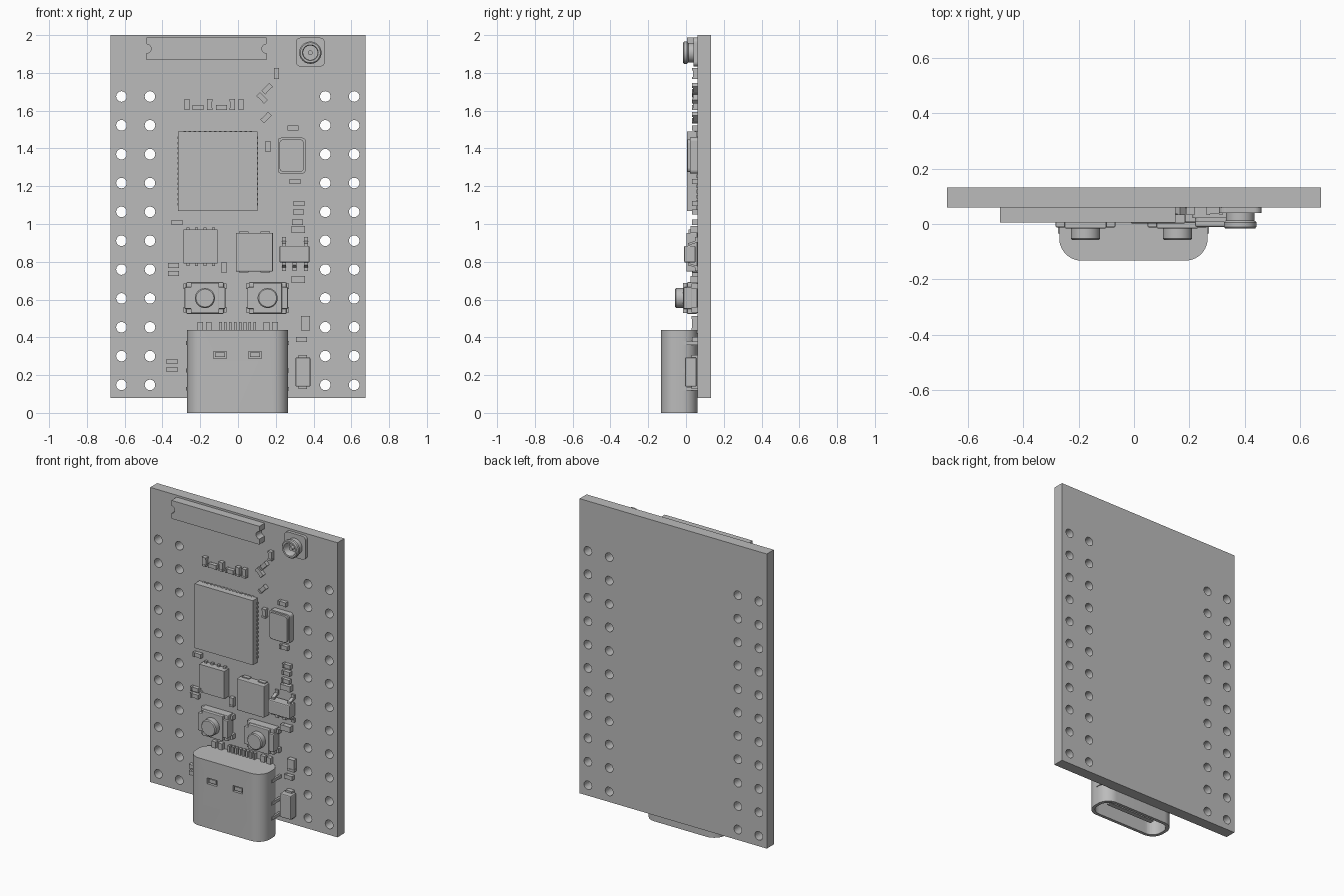
import bpy, bmesh
from math import pi, cos, sin, radians
from mathutils import Matrix

default_cube = bpy.data.objects.get("Cube")
if default_cube:
    bpy.data.objects.remove(default_cube, do_unlink=True)

grey = bpy.data.materials.new("plain grey")
grey.use_nodes = True
grey.diffuse_color = (0.5, 0.5, 0.5, 1)
grey.node_tree.nodes["Principled BSDF"].inputs["Base Color"].default_value = (0.5, 0.5, 0.5, 1)

BOARD_FRONT, BOARD_BACK = 0.06, 0.132


def finish(name, bm, smooth=False):
    """Turn a bmesh into a grey object."""
    bmesh.ops.recalc_face_normals(bm, faces=bm.faces)
    mesh = bpy.data.meshes.new(name)
    bm.to_mesh(mesh)
    bm.free()
    mesh.materials.append(grey)
    obj = bpy.data.objects.new(name, mesh)
    bpy.context.collection.objects.link(obj)
    if smooth:
        activate(obj)
        bpy.ops.object.shade_smooth_by_angle(angle=radians(35))
    return obj


def activate(obj):
    bpy.ops.object.select_all(action='DESELECT')
    obj.select_set(True)
    bpy.context.view_layer.objects.active = obj


def add_box(bm, x, z, w, h, front, back=BOARD_FRONT):
    """Box centred on x, z, reaching from front to back in y."""
    place = Matrix.Translation((x, (front + back) / 2, z)) @ Matrix.Diagonal((w, back - front, h, 1))
    bmesh.ops.create_cube(bm, size=1, matrix=place)


def box(name, x, z, w, h, front, back=BOARD_FRONT, bevel=0):
    bm = bmesh.new()
    add_box(bm, x, z, w, h, front, back)
    if bevel:
        bmesh.ops.bevel(bm, geom=bm.edges[:], offset=bevel, segments=2, affect='EDGES', profile=0.5)
    return finish(name, bm)


def add_disc(bm, x, z, r, front, back, sides=32):
    place = Matrix.Translation((x, (front + back) / 2, z)) @ Matrix.Rotation(pi / 2, 4, 'X')
    bmesh.ops.create_cone(bm, cap_ends=True, segments=sides, radius1=r, radius2=r,
                          depth=back - front, matrix=place)


def extrude(name, points, direction, smooth=False):
    """Closed outline swept along a direction."""
    bm = bmesh.new()
    face = bm.faces.new([bm.verts.new(p) for p in points])
    swept = bmesh.ops.extrude_face_region(bm, geom=[face])["geom"]
    bmesh.ops.translate(bm, verts=[v for v in swept if isinstance(v, bmesh.types.BMVert)], vec=direction)
    return finish(name, bm, smooth)


def rounded(w, h, r, steps=10):
    """Rounded rectangle outline around the origin."""
    outline = []
    for quarter, (sx, sy) in enumerate([(1, 1), (-1, 1), (-1, -1), (1, -1)]):
        for i in range(steps + 1):
            a = (quarter + i / steps) * pi / 2
            outline.append((sx * (w / 2 - r) + r * cos(a), sy * (h / 2 - r) + r * sin(a)))
    return outline


def lathe(name, x, z, profile, sides=40):
    """Turn a closed (radius, y) profile around the y direction."""
    bm = bmesh.new()
    rings = [[bm.verts.new((x + r * cos(2 * pi * i / sides), y, z + r * sin(2 * pi * i / sides)))
              for i in range(sides)] for r, y in profile]
    for a, b in zip(rings, rings[1:] + rings[:1]):
        for i in range(sides):
            j = (i + 1) % sides
            bm.faces.new((a[i], a[j], b[j], b[i]))
    return finish(name, bm, True)


def cut(target, cutter):
    mod = target.modifiers.new("cut", 'BOOLEAN')
    mod.operation, mod.solver, mod.object = 'DIFFERENCE', 'EXACT', cutter
    activate(target)
    bpy.ops.object.modifier_apply(modifier=mod.name)
    bpy.data.objects.remove(cutter, do_unlink=True)


# Board with two columns of pin holes on each side
board = box("circuit_board", 0, 1.04, 1.35, 1.92, BOARD_FRONT, BOARD_BACK)
bm = bmesh.new()
for x in (-0.617, -0.466, 0.462, 0.615):
    for row in range(11):
        add_disc(bm, x, 0.148 + row * 0.1527, 0.028, 0, 0.2, 24)
cut(board, finish("pin_hole_cutter", bm))

# Chip antenna with a half round notch at each end
antenna = box("chip_antenna", -0.167, 1.928, 0.634, 0.119, 0.005)
bm = bmesh.new()
for x in (-0.484, 0.15):
    add_disc(bm, x, 1.928, 0.024, -0.1, 0.2, 24)
cut(antenna, finish("antenna_notch_cutter", bm))

# Round aerial socket
extrude("socket_base", [(0.383 + x, 0.04, 1.91 + z) for x, z in rounded(0.153, 0.153, 0.025, 5)],
        (0, 0.02, 0))
lathe("socket_ring", 0.383, 1.907, [(0.052, 0.04), (0.052, 0.012), (0.059, 0.006), (0.059, -0.01),
      (0.053, -0.017), (0.042, -0.017), (0.038, -0.01), (0.038, 0.04)])
bm = bmesh.new()
add_disc(bm, 0.383, 1.907, 0.012, -0.005, 0.04, 16)
finish("socket_pin", bm, True)

# Main chip with edge pads on all four sides
box("main_chip", -0.107, 1.28, 0.42, 0.42, 0.005, 0.055)
bm = bmesh.new()
for i in range(14):
    t = (i - 6.5) * 0.027
    add_box(bm, -0.107 + t, 1.28, 0.013, 0.424, 0.045)
    add_box(bm, -0.107, 1.28 + t, 0.424, 0.013, 0.045)
finish("main_chip_pads", bm)

# Crystal can
extrude("crystal_base", [(0.284 + x, 0.022, 1.362 + z) for x, z in rounded(0.147, 0.19, 0.018, 4)],
        (0, 0.038, 0))
extrude("crystal_lid", [(0.284 + x, 0.008, 1.362 + z) for x, z in rounded(0.128, 0.172, 0.02, 4)],
        (0, 0.016, 0))

# Memory chip with four pins above and below, and an orientation dimple
memory = box("memory_chip", -0.198, 0.88, 0.18, 0.18, 0.012)
bm = bmesh.new()
add_disc(bm, -0.268, 0.81, 0.012, 0, 0.018, 16)
cut(memory, finish("dimple_cutter", bm))
bm = bmesh.new()
for i in range(4):
    add_box(bm, -0.198 + (i - 1.5) * 0.045, 0.88, 0.016, 0.205, 0.045)
finish("memory_pins", bm)

# Power inductor
box("inductor", 0.087, 0.851, 0.196, 0.205, 0.002, BOARD_FRONT, 0.004)
bm = bmesh.new()
for x in (0.03, 0.144):
    add_box(bm, x, 0.851, 0.05, 0.217, 0.035)
finish("inductor_terminals", bm)

# Voltage regulator with bent legs
box("regulator_body", 0.299, 0.84, 0.158, 0.088, -0.01, 0.05, 0.006)
for side, columns in ((1, (0.243, 0.36)), (-1, (0.243, 0.299, 0.36))):
    for x in columns:
        leg = [(0.03, 0.01), (0.058, 0.01), (0.07, 0.048), (0.09, 0.048),
               (0.09, 0.06), (0.062, 0.06), (0.05, 0.022), (0.03, 0.022)]
        extrude("regulator_leg", [(x - 0.011, y, 0.84 + side * d) for d, y in leg], (0.022, 0, 0))

# Two push buttons
for x in (-0.175, 0.157):
    box("button_body", x, 0.608, 0.2, 0.168, 0.005, BOARD_FRONT, 0.006)
    box("button_cover", x, 0.608, 0.215, 0.115, -0.012, 0.03, 0.004)
    box("button_cover_plate", x, 0.608, 0.15, 0.16, -0.016, 0.02, 0.004)
    bm = bmesh.new()
    for sx in (-1, 1):
        for sz in (-1, 1):
            add_box(bm, x + sx * 0.099, 0.608 + sz * 0.062, 0.03, 0.03, 0.03)
    finish("button_feet", bm)
    lathe("button_cap", x, 0.608, [(0.001, 0), (0.053, 0), (0.053, -0.052), (0.047, -0.058), (0.001, -0.058)])

# Rounded port shell, open at the bottom
shell = extrude("port_shell", [(x - 0.002, y - 0.036, 0) for x, y in rounded(0.535, 0.192, 0.08)], (0, 0, 0.44), True)
cut(shell, extrude("port_cavity_cutter", [(x - 0.002, y - 0.036, -0.1) for x, y in rounded(0.495, 0.152, 0.064)],
                   (0, 0, 0.37)))
bm = bmesh.new()
for x in (-0.095, 0.09):
    add_box(bm, x, 0.307, 0.07, 0.038, -0.2, -0.115)
cut(shell, finish("port_window_cutter", bm))
bm = bmesh.new()
for x in (-0.095, 0.09):
    add_box(bm, x, 0.307, 0.052, 0.024, -0.126, -0.11)
finish("port_latch_springs", bm)
box("port_tongue", -0.002, 0.16, 0.34, 0.24, -0.052, -0.02)

# Port mounting tabs and contact comb
bm = bmesh.new()
for x in (-0.267, 0.263):
    for z, h in ((0.37, 0.02), (0.225, 0.02), (0.128, 0.02)):
        add_box(bm, x, z, 0.014, h, -0.035, 0.1)
finish("port_tabs", bm)
bm = bmesh.new()
for i in range(8):
    add_box(bm, -0.002 + (i - 3.5) * 0.026, 0.45, 0.014, 0.06, 0.035)
for x in (-0.2, -0.155, 0.151, 0.196):
    add_box(bm, x, 0.45, 0.03, 0.06, 0.035)
finish("port_contacts", bm)


def chip_part(name, x, z, length, width, front, angle=0, cap=0.2):
    """Small two-ended component with slightly thicker end caps."""
    bm = bmesh.new()
    add_box(bm, 0, 0, length * 0.9, width * 0.92, front + 0.003)
    for side in (-1, 1):
        add_box(bm, side * length * (1 - cap) / 2, 0, length * cap, width, front)
    obj = finish(name, bm)
    obj.location = (x, 0, z)
    obj.rotation_euler.y = -radians(angle)


# Small resistors and capacitors, grouped by how they lie
flat = [(-0.212, 1.617), (-0.087, 1.617), (0.291, 1.508), (0.302, 1.225), (0.323, 1.108),
        (0.32, 1.063), (0.315, 1.01), (-0.323, 1.008), (-0.341, 0.78), (-0.341, 0.738),
        (0.336, 0.389), (-0.349, 0.272), (-0.349, 0.23)]
upright = [(-0.27, 1.632), (-0.15, 1.632), (-0.03, 1.632), (0.016, 1.632), (0.204, 1.796),
           (0.159, 1.41), (-0.074, 0.77)]
slanted = [(0.155, 1.717), (0.148, 1.563)]
for spots, angle in ((flat, 0), (upright, 90), (slanted, 45), ([(0.127, 1.668)], -45)):
    for x, z in spots:
        chip_part("small_component", x, z, 0.058, 0.028, 0.033, angle)
for z in (0.97, 0.706):
    chip_part("large_capacitor", 0.32, z, 0.072, 0.037, 0.025)
chip_part("indicator_light", 0.357, 0.474, 0.078, 0.048, 0.03, 90)

# Diode beside the port
box("diode_body", 0.344, 0.216, 0.078, 0.155, -0.005, 0.055, 0.006)
box("diode_terminals", 0.344, 0.216, 0.045, 0.18, 0.03)
